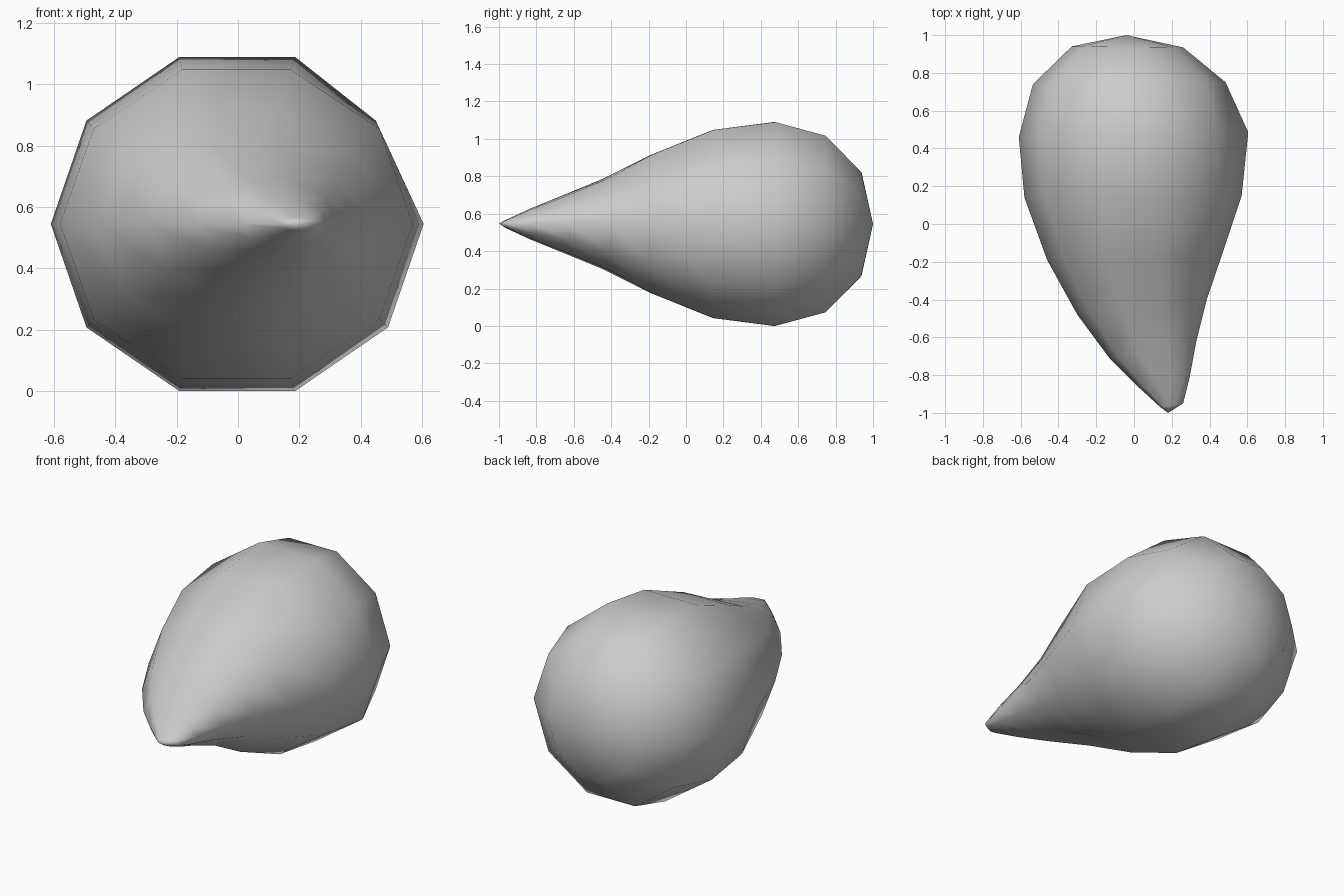
import bpy, bmesh, math

if "Cube" in bpy.data.objects:
    bpy.data.objects.remove(bpy.data.objects["Cube"])

SIDES = 10
MID_Z = 0.545
# Each ring: left x, left y, right x, right y, half height
RINGS = [
    (-0.33, 0.94, 0.26, 0.935, 0.278),
    (-0.535, 0.74, 0.485, 0.75, 0.472),
    (-0.61, 0.46, 0.605, 0.485, 0.545),
    (-0.58, 0.14, 0.57, 0.15, 0.503),
    (-0.46, -0.19, 0.46, -0.18, 0.37),
    (-0.30, -0.48, 0.385, -0.40, 0.238),
    (-0.13, -0.71, 0.33, -0.62, 0.145),
    (0.02, -0.86, 0.295, -0.81, 0.078),
    (0.14, -0.97, 0.26, -0.95, 0.022),
]

bm = bmesh.new()


def add_ring(lx, ly, rx, ry, half):
    verts = []
    for i in range(SIDES):
        a = 2 * math.pi * i / SIDES
        t = (1 + math.cos(a)) / 2
        z = MID_Z + half * math.sin(a) / math.sin(math.radians(72))
        verts.append(bm.verts.new((lx + (rx - lx) * t, ly + (ry - ly) * t, z)))
    return verts


# Teardrop skin: rings bridged from the round back to the bent tip
rings = [add_ring(*r) for r in RINGS]
rings[2][1].co.x -= 0.04  # small dent on the upper right
back = bm.verts.new((-0.04, 1.0, MID_Z))
tip = bm.verts.new((0.18, -1.0, MID_Z + 0.003))
for i in range(SIDES):
    j = (i + 1) % SIDES
    bm.faces.new((back, rings[0][i], rings[0][j]))
    for a, b in zip(rings, rings[1:]):
        bm.faces.new((a[i], b[i], b[j], a[j]))
    bm.faces.new((rings[-1][i], tip, rings[-1][j]))

bmesh.ops.recalc_face_normals(bm, faces=bm.faces)
for f in bm.faces:
    f.smooth = True

mesh = bpy.data.meshes.new("teardrop_body")
bm.to_mesh(mesh)
bm.free()
body = bpy.data.objects.new("teardrop_body", mesh)
bpy.context.collection.objects.link(body)
